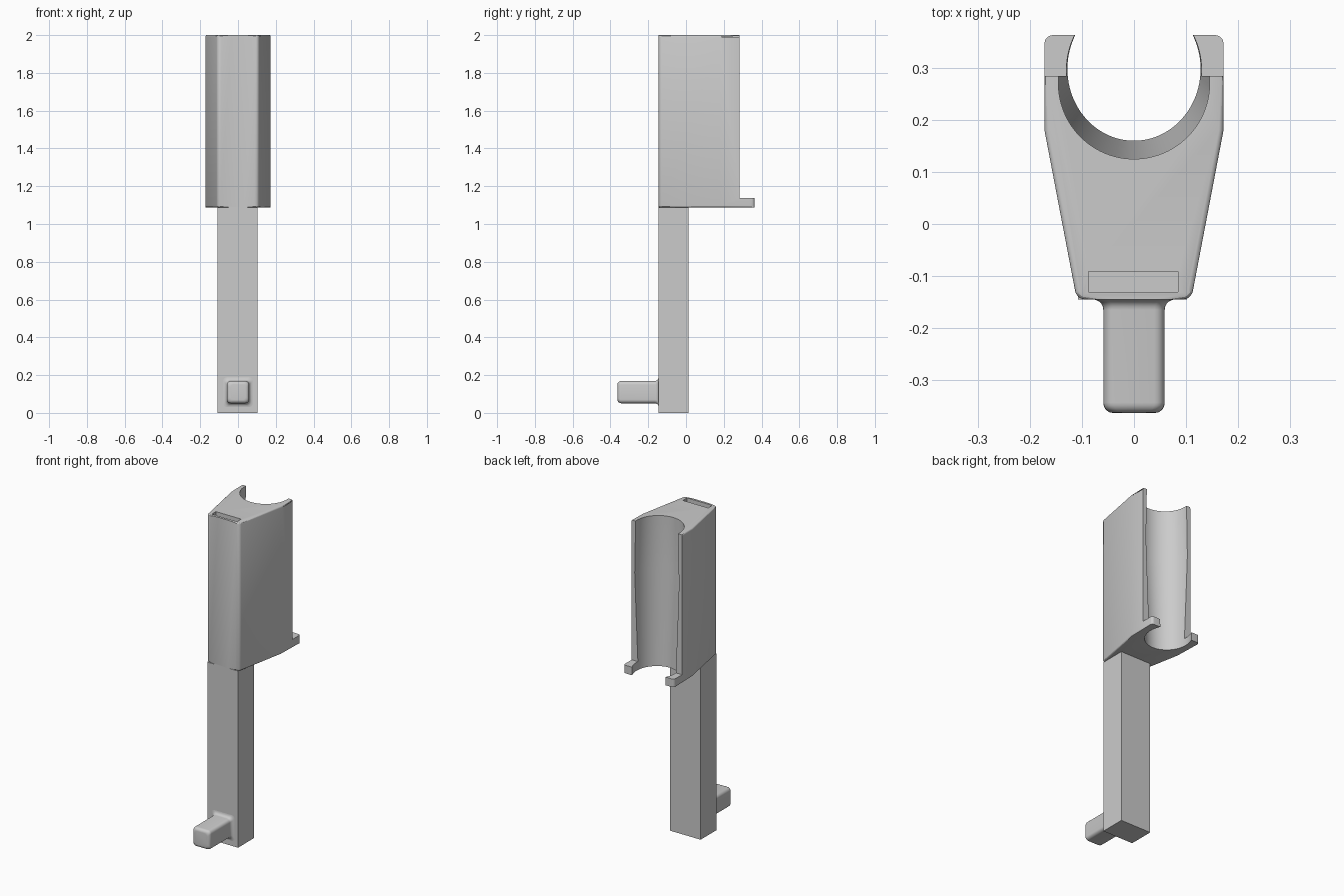
import bpy, bmesh, math

if "Cube" in bpy.data.objects:
    bpy.data.objects.remove(bpy.data.objects["Cube"])

grey = bpy.data.materials.new("plain grey")
grey.use_nodes = True
grey.diffuse_color = (0.6, 0.6, 0.6, 1)
grey.node_tree.nodes["Principled BSDF"].inputs["Base Color"].default_value = (0.6, 0.6, 0.6, 1)


def add_object(name, bm):
    bmesh.ops.recalc_face_normals(bm, faces=bm.faces)
    mesh = bpy.data.meshes.new(name)
    bm.to_mesh(mesh)
    bm.free()
    mesh.materials.append(grey)
    ob = bpy.data.objects.new(name, mesh)
    bpy.context.collection.objects.link(ob)
    return ob


def loft(name, rings):
    """Skin a list of equal-length point rings and cap both ends."""
    bm = bmesh.new()
    loops = [[bm.verts.new(p) for p in ring] for ring in rings]
    n = len(loops[0])
    for a, b in zip(loops, loops[1:]):
        for i in range(n):
            j = (i + 1) % n
            bm.faces.new((a[i], a[j], b[j], b[i]))
    bm.faces.new(loops[0])
    bm.faces.new(loops[-1])
    return add_object(name, bm)


def box(name, x, y, z):
    corners = [(x[0], y[0]), (x[1], y[0]), (x[1], y[1]), (x[0], y[1])]
    return loft(name, [[(px, py, h) for px, py in corners] for h in z])


def activate(ob):
    bpy.ops.object.select_all(action='DESELECT')
    ob.select_set(True)
    bpy.context.view_layer.objects.active = ob


def cut(ob, cutter):
    mod = ob.modifiers.new("cut", 'BOOLEAN')
    mod.operation = 'DIFFERENCE'
    mod.solver = 'EXACT'
    mod.object = cutter
    activate(ob)
    bpy.ops.object.modifier_apply(modifier=mod.name)
    bpy.data.objects.remove(cutter)


BASE, TOP = 1.088, 2.0

# Holder block: tapered outline, rounded corners and softened side edges
outline = [(-0.11, -0.145), (0.11, -0.145), (0.172, 0.18), (0.172, 0.363),
           (-0.172, 0.363), (-0.172, 0.18)]
holder = loft("holder_block", [[(x, y, z) for x, y in outline] for z in (BASE, TOP)])
bm = bmesh.new()
bm.from_mesh(holder.data)
corners = [e for e in bm.edges
           if abs(e.verts[0].co.z - e.verts[1].co.z) > 0.5 and abs(e.verts[0].co.y - 0.18) > 0.1]
bmesh.ops.bevel(bm, geom=corners, offset=0.016, segments=5, profile=0.5, affect='EDGES')
rims = [e for e in bm.edges
        if abs(e.verts[0].co.z - e.verts[1].co.z) < 0.01
        and e.verts[0].co.x * e.verts[1].co.x > 0
        and max(v.co.y for v in e.verts) < 0.35]
bmesh.ops.bevel(bm, geom=rims, offset=0.009, segments=3, profile=0.5, affect='EDGES')
bm.to_mesh(holder.data)
bm.free()

# Back step that leaves two small lips at the foot of the arms
cut(holder, box("step_cutter", (-0.3, 0.3), (0.284, 0.5), (1.138, 2.2)))

# Open cradle bore: height, centre y, radius x, radius y
sections = [(1.05, 0.298, 0.128, 0.138), (1.09, 0.298, 0.128, 0.138),
            (1.68, 0.275, 0.151, 0.151), (2.02, 0.27, 0.145, 0.145)]
angles = [math.tau * i / 96 for i in range(96)]
cut(holder, loft("bore_cutter", [[(rx * math.cos(a), cy + ry * math.sin(a), z) for a in angles]
                                 for z, cy, rx, ry in sections]))

# Slot in the top
cut(holder, box("slot_cutter", (-0.087, 0.085), (-0.131, -0.091), (1.95, 2.1)))

# Square post below the holder
post = box("post", (-0.108, 0.102), (-0.145, 0.012), (0, BASE))


# Rounded peg at the foot, flaring where it meets the post
def peg_ring(y, grow):
    half, r = 0.059 + grow, 0.02
    ring = []
    for q, (sx, sz) in enumerate([(1, 1), (-1, 1), (-1, -1), (1, -1)]):
        for k in range(6):
            a = math.pi / 2 * (q + k / 5)
            ring.append((sx * (half - r) + r * math.cos(a), y,
                         0.11 + sz * (half - r) + r * math.sin(a)))
    return ring


R = 0.02
steps = [math.pi / 2 * i / 5 for i in range(6)]
root = [(-0.145 - R * (1 - math.cos(a)), R * (1 - math.sin(a))) for a in steps]
tip = [(-0.363 + R * (1 - math.sin(a)), -R * 0.9 * (1 - math.cos(a))) for a in steps]
peg = loft("peg", [peg_ring(y, g) for y, g in root + tip])

# Smooth shading with crisp edges
for ob in (holder, post, peg):
    activate(ob)
    bpy.ops.object.shade_smooth_by_angle(angle=math.radians(30))
